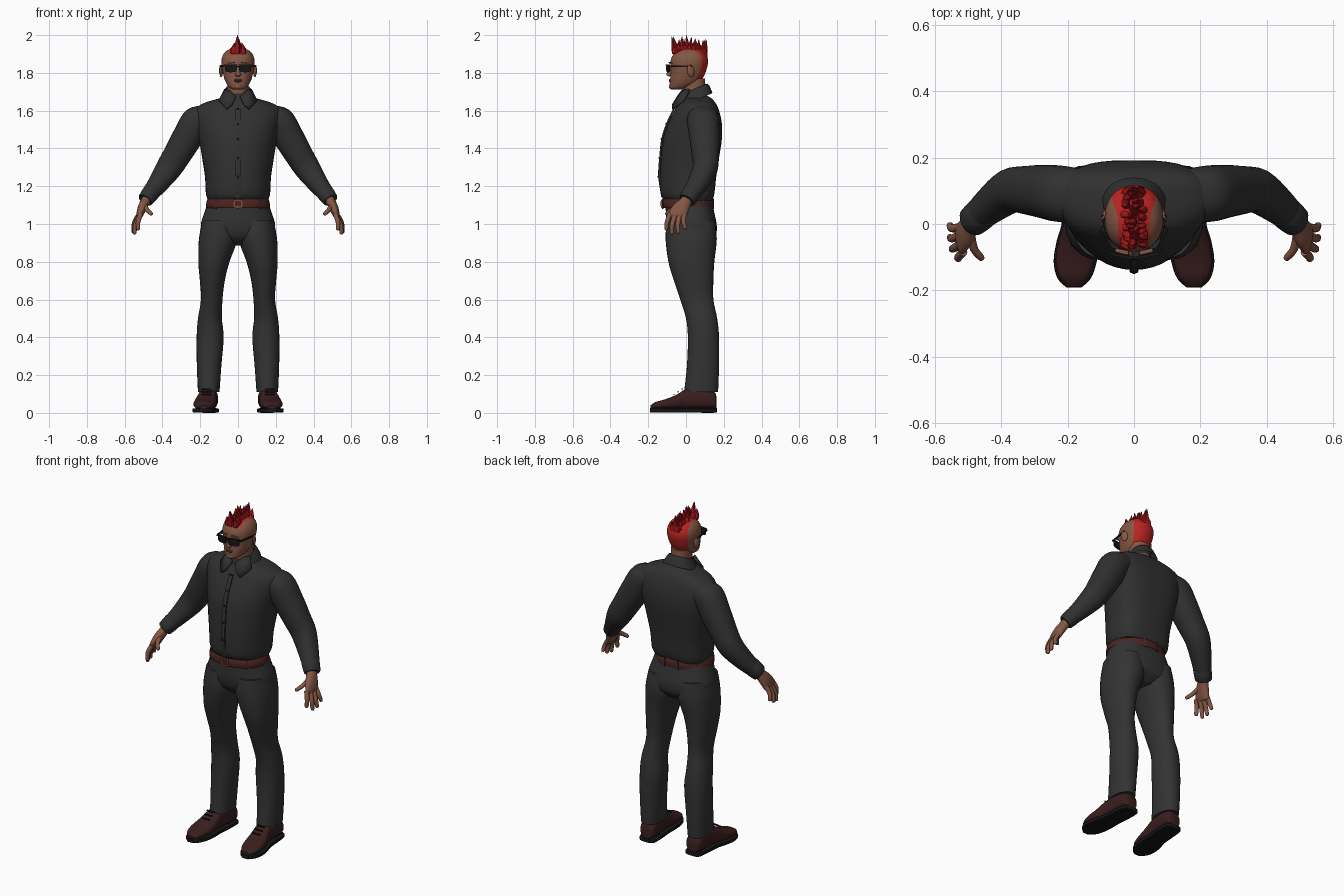
import bpy, bmesh, math, random
from mathutils import Vector, Matrix

random.seed(4)
old = bpy.data.objects.get("Cube")
if old:
    bpy.data.objects.remove(old, do_unlink=True)


def material(name, *rgb):
    m = bpy.data.materials.new(name)
    m.use_nodes = True
    m.diffuse_color = (*rgb, 1)
    m.node_tree.nodes["Principled BSDF"].inputs["Base Color"].default_value = (*rgb, 1)
    return m


SHIRT = material("charcoal shirt", .03, .03, .03)
TROUSERS = material("charcoal trousers", .033, .033, .034)
SKIN = material("skin", .23, .095, .058)
SCALP = material("red scalp", .5, .018, .015)
HAIR = material("red spikes", .36, .008, .01)
SHOE = material("oxblood leather", .042, .013, .013)
BELT = material("brown belt", .075, .018, .014)
BLACK = material("black", .008, .008, .009)
BRASS = material("buckle", .2, .075, .04)
LIPS = material("lips", .14, .05, .035)


def finish(name, bm, *mats):
    bmesh.ops.recalc_face_normals(bm, faces=bm.faces)
    me = bpy.data.meshes.new(name)
    bm.to_mesh(me)
    bm.free()
    for m in mats:
        me.materials.append(m)
    for f in me.polygons:
        f.use_smooth = True
    me.set_sharp_from_angle(angle=math.radians(40))
    ob = bpy.data.objects.new(name, me)
    bpy.context.collection.objects.link(ob)
    return ob


def smooth(rows, k):
    """Catmull-Rom interpolation of rows of numbers."""
    out = []
    for i in range(len(rows) - 1):
        a, b, c, d = (rows[max(0, min(len(rows) - 1, i + j))] for j in (-1, 0, 1, 2))
        for s in range(k):
            t = s / k
            out.append([q + .5 * t * (r - p + t * (2*p - 5*q + 4*r - w + t * (3*(q - r) + w - p)))
                        for p, q, r, w in zip(a, b, c, d)])
    return out + [list(rows[-1])]


def loft(name, rings, mat, n=28, p=2.2, pb=None, bias=0, k=4, caps=True, extra=()):
    """Skin rings of (centre, u axis, v axis); pb squares the back half."""
    bm = bmesh.new()
    loops = []
    for r in smooth([[*c, *u, *v] for c, u, v in rings], k):
        c, u, v = Vector(r[:3]), Vector(r[3:6]), Vector(r[6:])
        c = c + v * bias
        loop = []
        for i in range(n):
            a = math.tau * i / n
            co, si = math.cos(a), math.sin(a)
            e = 2 / (pb if pb and si > 0 else p)
            x = math.copysign(abs(co) ** e, co)
            y = math.copysign(abs(si) ** e, si) * (1 - bias if si > 0 else 1 + bias)
            loop.append(bm.verts.new(c + u * x + v * y))
        loops.append(loop)
    for a, b in zip(loops, loops[1:]):
        for i in range(n):
            bm.faces.new((a[i], a[(i + 1) % n], b[(i + 1) % n], b[i]))
    if caps:
        bm.faces.new(loops[0])
        bm.faces.new(loops[-1])
    return finish(name, bm, mat, *extra)


def stack(rows, tilt=0):
    """Level rings from (z, x left, x right, y front, y back)."""
    return [(((a + b) / 2, (f + g) / 2, z), ((b - a) / 2, 0, 0), (0, (g - f) / 2, tilt * (g - f) / 2))
            for z, a, b, f, g in rows]


def sym(rows):
    return [(z, -r, r, f, g) for z, r, f, g in rows]


def tube(points, radii, s=1):
    """Rings square to a path; radii are (in-plane, front-back)."""
    pts = [Vector((x * s, y, z)) for x, y, z in points]
    rings = []
    for i, c in enumerate(pts):
        t = (pts[min(i + 1, len(pts) - 1)] - pts[max(i - 1, 0)]).normalized()
        u = Vector((0, 1, 0)).cross(t).normalized()
        a, b = radii[i]
        rings.append((c, u * a, t.cross(u) * b))
    return rings


def box(name, loc, size, mat, rot=(0, 0, 0), bevel=0):
    bm = bmesh.new()
    bmesh.ops.create_cube(bm, size=1, matrix=Matrix.Diagonal((*size, 1)))
    if bevel:
        bmesh.ops.bevel(bm, geom=bm.edges[:], offset=bevel, segments=2, affect='EDGES')
    ob = finish(name, bm, mat)
    ob.location, ob.rotation_euler = loc, rot
    return ob


def ball(name, loc, size, mat, rot=(0, 0, 0)):
    bm = bmesh.new()
    bmesh.ops.create_uvsphere(bm, u_segments=16, v_segments=10, radius=1, matrix=Matrix.Diagonal((*size, 1)))
    ob = finish(name, bm, mat)
    ob.location, ob.rotation_euler = loc, rot


# Shirt body
loft("shirt", stack(sym([
    (1.125, .158, -.112, .138), (1.16, .17, -.134, .15), (1.25, .175, -.138, .16),
    (1.35, .19, -.133, .175), (1.45, .207, -.122, .19), (1.53, .222, -.097, .19),
    (1.6, .228, -.062, .175), (1.638, .185, -.04, .158), (1.665, .1, -.025, .135),
    (1.68, .06, 0, .11)])), SHIRT, n=40, p=2.1, pb=3, bias=.15)

# Placket with buttons following the chest
rows = [(-.125, 1.14), (-.142, 1.25), (-.137, 1.35), (-.126, 1.45), (-.101, 1.53), (-.064, 1.61)]
loft("placket", [((0, y, z), (.013, 0, 0), (0, .005, 0)) for y, z in rows], SHIRT, n=12, p=5)
for y, z in rows[1:]:
    ball("button", (0, y - .005, z), (.006, .003, .006), BLACK)

# Trouser seat, belt, loops and buckle
loft("trouser_seat", stack(sym([
    (1.13, .155, -.108, .135), (1.06, .178, -.107, .15), (.99, .197, -.105, .163),
    (.93, .17, -.085, .155), (.885, .06, -.03, .11)])), TROUSERS, n=36, pb=2.5)
loft("belt", stack(sym([(1.086, .162, -.12, .145), (1.09, .17, -.124, .149),
                        (1.128, .164, -.122, .146), (1.132, .155, -.116, .14)])), BELT, n=40, k=2)
box("buckle_plate", (0, -.128, 1.108), (.05, .009, .046), BRASS, bevel=.003)
box("buckle_centre", (0, -.131, 1.108), (.032, .008, .028), BELT)
for a in (35, 75, 105, 145, 225, 270, 315):
    c, d = math.cos(math.radians(a)), math.sin(math.radians(a))
    box("belt_loop", (.167 * c, .012 + .136 * d, 1.108), (.008, .012, .056), TROUSERS,
        rot=(0, 0, math.radians(a)))

for s, side in ((1, "left"), (-1, "right")):
    # Leg
    legs = [(1.02, .012, .188, -.102, .153), (.92, .003, .207, -.108, .163),
            (.8, .045, .21, -.093, .15), (.7, .07, .202, -.064, .145),
            (.6, .082, .196, -.03, .145), (.5, .085, .212, 0, .165),
            (.4, .076, .219, .01, .175), (.25, .088, .218, .005, .175), (.11, .098, .212, -.01, .17)]
    loft(side + "_leg", stack([(z, s * a, s * b, f, g) for z, a, b, f, g in legs]), TROUSERS)

    # Shoe, sole and heel
    shoe = [(.162, .153, .03, .08), (.145, .153, .046, .11), (.07, .157, .05, .13), (0, .163, .05, .122),
            (-.05, .17, .057, .092), (-.11, .177, .059, .068), (-.16, .18, .046, .054), (-.188, .181, .02, .036)]
    loft(side + "_shoe", [((s * x, y, .012 + h / 2), (r, 0, 0), (0, 0, h / 2 - .008))
                          for y, x, r, h in shoe], SHOE, p=2.5)
    loft(side + "_sole", [((s * x, y * 1.02, .013), (r * 1.1, 0, 0), (0, 0, .012))
                          for y, x, r, h in shoe], BLACK, n=16, p=6)
    box(side + "_heel", (s * .154, .115, .018), (.092, .09, .036), BLACK, bevel=.012)
    for i in range(3):
        box(side + "_lace", (s * .167, -.02 - .022 * i, .126 - .014 * i), (.05, .006, .006), BLACK)

    # Sleeve and cuff
    arm = [(.14, .085, 1.575), (.215, .09, 1.545), (.27, .098, 1.455), (.32, .102, 1.37),
           (.37, .1, 1.29), (.43, .058, 1.205), (.485, .01, 1.135)]
    loft(side + "_sleeve", tube(arm, [(.06, .075), (.082, .085), (.08, .08), (.074, .073),
                                      (.068, .066), (.053, .055), (.04, .043)], s), SHIRT)
    loft(side + "_cuff", tube([(.452, .038, 1.178), (.458, .033, 1.17), (.488, .007, 1.13), (.491, .004, 1.126)],
                              [(.04, .045), (.047, .05), (.042, .046), (.034, .036)], s), SHIRT, k=2)

    # Hand
    loft(side + "_palm", tube([(.475, .015, 1.15), (.49, .0, 1.12), (.507, -.025, 1.085),
                               (.52, -.044, 1.05), (.524, -.047, 1.032)],
                              [(.025, .03), (.025, .031), (.024, .043), (.018, .048), (.01, .04)], s), SKIN)
    fingers = (("index", (.514, -.083, 1.055), (.53, -.106, .967)),
               ("middle", (.521, -.059, 1.045), (.55, -.076, .945)),
               ("ring", (.524, -.034, 1.045), (.556, -.041, .95)),
               ("little", (.524, -.01, 1.05), (.557, -.004, .973)),
               ("thumb", (.492, -.03, 1.1), (.457, -.108, 1.05)))
    for finger, a, b in fingers:
        a, b = Vector(a), Vector(b)
        mid = a.lerp(b, .5) + Vector((.007, -.006, 0))
        loft(f"{side}_{finger}_finger", tube([a, mid, a.lerp(b, .92), b],
             [(.013, .014), (.012, .012), (.01, .01), (.004, .004)], s), SKIN, n=12)

    # Collar leaf
    bm = bmesh.new()
    leaf = [(.012, -.042, 1.675), (.035, -.07, 1.63), (.062, -.07, 1.608), (.1, -.015, 1.65),
            (.07, .02, 1.712), (.04, -.02, 1.705)]
    bm.faces.new([bm.verts.new((s * x, y, z)) for x, y, z in leaf])
    ob = finish(side + "_collar_leaf", bm, SHIRT)
    mod = ob.modifiers.new("thickness", 'SOLIDIFY')
    mod.thickness, mod.offset = .012, 0

    # Ear, brow, lens and temple arm
    ball(side + "_ear", (s * .09, .025, 1.81), (.008, .02, .033), SKIN, rot=(.15, 0, s * .35))
    box(side + "_brow", (s * .036, -.083, 1.853), (.042, .012, .007), SKIN, rot=(0, s * .12, s * .25), bevel=.002)
    loft(side + "_lens", [((s * .039, -.098, 1.823), (.031, s * .007, 0), (0, 0, .02)),
                          ((s * .039, -.092, 1.823), (.031, s * .007, 0), (0, 0, .02))], BLACK, n=20, p=3.2, k=1)
    box(side + "_lens_rim", (s * .04, -.096, 1.842), (.07, .01, .007), BLACK, rot=(0, 0, s * .22))
    box(side + "_temple_arm", (s * .084, -.032, 1.836), (.006, .122, .008), BLACK, rot=(0, 0, -s * .16))
box("glasses_bridge", (0, -.102, 1.834), (.024, .008, .007), BLACK)

# Neck and collar band
loft("neck", stack(sym([(1.64, .06, -.015, .11), (1.7, .055, -.018, .105), (1.77, .055, -.02, .1)])), SKIN)
loft("collar", stack(sym([(1.655, .098, -.04, .14), (1.69, .08, -.033, .128), (1.71, .068, -.026, .117),
                          (1.712, .061, -.02, .11), (1.67, .06, -.016, .108)]), tilt=.42),
     SHIRT, caps=False, k=3)

# Head, with the shaved strip coloured by face position
head = loft("head", stack(sym([
    (1.712, .026, -.078, -.02), (1.722, .045, -.086, .02), (1.745, .062, -.086, .065),
    (1.775, .074, -.083, .09), (1.81, .082, -.081, .106), (1.85, .088, -.083, .116),
    (1.88, .085, -.077, .114), (1.905, .073, -.06, .1), (1.922, .052, -.036, .078),
    (1.93, .025, -.008, .045), (1.931, .004, .015, .025)])), SKIN, n=72, p=2.15, k=6, extra=(SCALP,))
for f in head.data.polygons:
    x, y, z = f.center
    width = .048 + .3 * max(0, y - .02)
    if abs(x) < width and (z > 1.9 or (y > .03 and z > 1.77)):
        f.material_index = 1

# Nose, mouth and chin
loft("nose", [((0, -.078, 1.835), (.007, 0, 0), (0, .008, 0)), ((0, -.086, 1.81), (.009, 0, 0), (0, .011, 0)),
              ((0, -.09, 1.79), (.015, 0, 0), (0, .014, 0)), ((0, -.084, 1.782), (.011, 0, 0), (0, .008, 0))],
     SKIN, n=16)
ball("upper_lip", (0, -.084, 1.763), (.023, .007, .0045), LIPS)
ball("lower_lip", (0, -.084, 1.755), (.02, .007, .005), LIPS)
ball("chin", (0, -.076, 1.727), (.024, .015, .014), SKIN)

# Mohawk spikes
for i in range(15):
    t = i / 14
    y = -.06 + .16 * t
    base = 1.912 - .03 * max(0, t - .6) / .4 - .012 * max(0, .2 - t) / .2
    for col in (-1, 0, 1):
        x = col * .02 + random.uniform(-.006, .006)
        top = (1.995 if col == 0 else 1.962) - random.uniform(0, .025) - .035 * max(0, t - .6)
        if i == 6 and col == 0:
            top = 2
        lean = random.uniform(-.014, .014) + (t - .45) * .03
        h = top - base
        loft("hair_spike", [((x, y, base), (.014, 0, 0), (0, .013, 0)),
                            ((x * 1.15, y + lean * .3, base + h * .4), (.014, 0, 0), (0, .012, 0)),
                            ((x * .8, y + lean, top), (.001, 0, 0), (0, .001, 0))], HAIR, n=8, k=2)
